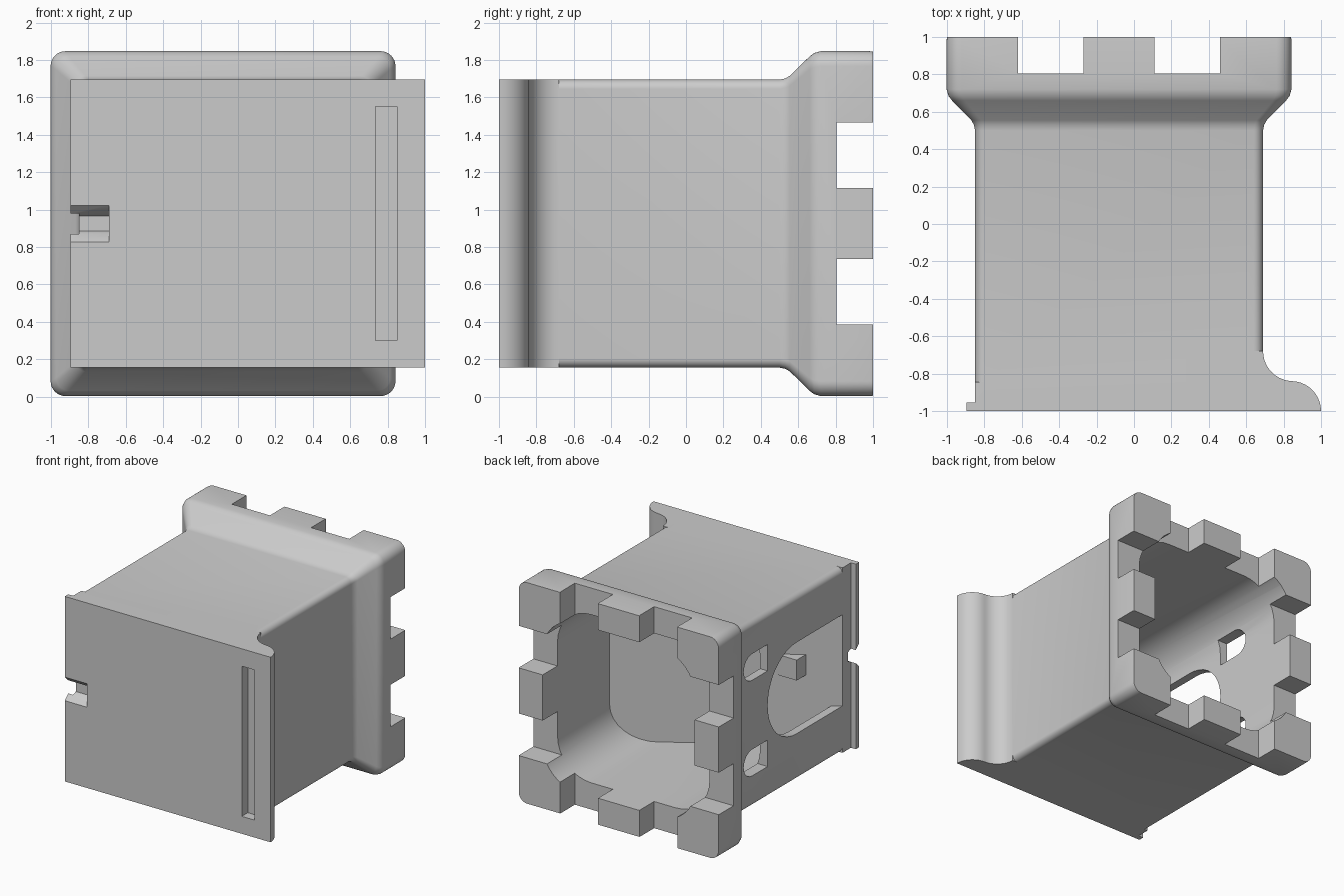
import bpy, bmesh, math

if "Cube" in bpy.data.objects:
    bpy.data.objects.remove(bpy.data.objects["Cube"])

CX, CZ = -0.08, 0.925          # axis of the tower, which lies along y


def ramp(x):                   # slanted inner wall: y as a function of x
    return 0.12 + 0.656 * (x - 0.62)


def loft(name, rings):
    """Skin a list of equal-length vertex rings and cap both ends."""
    bm = bmesh.new()
    rows = [[bm.verts.new(p) for p in ring] for ring in rings]
    n = len(rows[0])
    for a, b in zip(rows, rows[1:]):
        for i in range(n):
            j = (i + 1) % n
            bm.faces.new((a[i], a[j], b[j], b[i]))
    bm.faces.new(rows[0])
    bm.faces.new(rows[-1])
    bmesh.ops.recalc_face_normals(bm, faces=bm.faces)
    me = bpy.data.meshes.new(name)
    bm.to_mesh(me)
    bm.free()
    ob = bpy.data.objects.new(name, me)
    bpy.context.collection.objects.link(ob)
    return ob


def box(name, x0, x1, y0, y1, z0, z1):
    return loft(name, [[(x0, y, z0), (x1, y, z0), (x1, y, z1), (x0, y, z1)] for y in (y0, y1)])


def arc(cx, cy, r, a0, a1, n):
    return [(cx + r * math.cos(math.radians(a0 + (a1 - a0) * i / n)),
             cy + r * math.sin(math.radians(a0 + (a1 - a0) * i / n))) for i in range(n + 1)]


def rounded_square(h, r, n=8):
    pts = []
    for k, (sx, sz) in enumerate(((1, 1), (-1, 1), (-1, -1), (1, -1))):
        pts += arc(CX + sx * (h - r), CZ + sz * (h - r), r, 90 * k, 90 * k + 90, n)
    return pts


def combine(target, tool, op):
    mod = target.modifiers.new(op, 'BOOLEAN')
    mod.operation, mod.solver, mod.object = op, 'EXACT', tool
    dg = bpy.context.evaluated_depsgraph_get()
    me = bpy.data.meshes.new_from_object(target.evaluated_get(dg))
    target.modifiers.clear()
    target.data = me
    bpy.data.objects.remove(tool)


# Tower shell: square body flaring into the battlement head
sections = [(-0.9, 0.77, 0.05), (-0.845, 0.77, 0.05), (0.50, 0.77, 0.05), (0.53, 0.776, 0.05),
            (0.555, 0.79, 0.055), (0.66, 0.893, 0.07), (0.685, 0.912, 0.075),
            (0.72, 0.922, 0.08), (0.98, 0.922, 0.08), (1.0, 0.92, 0.078)]
tower = loft("tower", [[(x, y, z) for x, z in rounded_square(h, r)] for y, h, r in sections])

# Base plate with a lip on the left and an S-curved flare on the right
outline = [(-0.895, -1), (1, -1)] + arc(0.84, -1, 0.16, 0, 90, 10)[1:]
outline += arc(0.85, -0.68, 0.16, 270, 180, 10)
outline += [(0.6, -0.68), (0.6, -0.845), (-0.85, -0.845), (-0.85, -0.955), (-0.895, -0.955)]
plate = loft("base_plate", [[(x, y, z) for x, y in outline] for z in (CZ - 0.77, CZ + 0.77)])
combine(tower, plate, 'UNION')

# Hollow inside, ending on the slanted wall
ring = rounded_square(0.70, 0.31)
combine(tower, loft("hollow", [[(x, ramp(x), z) for x, z in ring],
                               [(x, 1.2, z) for x, z in ring]]), 'DIFFERENCE')

# Gaps between the battlements
for s in (-1, 1):
    a, b = sorted((s * 0.19, s * 0.54))
    combine(tower, box("gap", CX + a, CX + b, 0.805, 1.2, -0.5, 2.5), 'DIFFERENCE')
    combine(tower, box("gap", -1.5, 1.5, 0.805, 1.2, CZ + a, CZ + b), 'DIFFERENCE')

# Arched doorway in the left wall, its sill following the slanted wall
door = [(-0.9, CZ - 0.38)] + arc(-0.24, CZ, 0.38, -90, 90, 20) + [(-0.9, CZ + 0.38)]
combine(tower, loft("door", [[(x, max(y, max(ramp(x), -0.845)), z) for y, z in door]
                             for x in (-1.1, -0.85, -0.65)]), 'DIFFERENCE')

# Two small arched windows
for s in (-1, 1):
    zc = CZ + s * 0.398
    win = [(0.14, zc - 0.11)] + arc(0.345, zc, 0.11, -90, 90, 12) + [(0.14, zc + 0.11)]
    combine(tower, loft("window", [[(x, y, z) for y, z in win] for x in (-0.97, -0.65)]), 'DIFFERENCE')

# Latch notch with tapered sides, and the long slot in the plate
combine(tower, loft("notch", [[(-0.95, y, CZ - h), (-0.69, y, CZ - h), (-0.69, y, CZ + h), (-0.95, y, CZ + h)]
                              for y, h in ((-1.05, 0.12), (-1.0, 0.098), (-0.955, 0.055), (-0.92, 0.04))]),
        'DIFFERENCE')
combine(tower, box("slot", 0.735, 0.85, -1.1, -0.92, 0.30, 1.55), 'DIFFERENCE')

# Small block standing out of the slanted wall
latch = box("latch_block", -0.62, -0.40, -0.72, -0.57, 0.80, 0.97)

grey = bpy.data.materials.new("light_grey")
grey.diffuse_color = (0.6, 0.6, 0.6, 1)
grey.use_nodes = True
grey.node_tree.nodes["Principled BSDF"].inputs["Base Color"].default_value = grey.diffuse_color
for ob in (tower, latch):
    ob.data.materials.clear()
    ob.data.materials.append(grey)
    bpy.ops.object.select_all(action='DESELECT')
    ob.select_set(True)
    bpy.context.view_layer.objects.active = ob
    bpy.ops.object.shade_smooth_by_angle(angle=math.radians(30))
